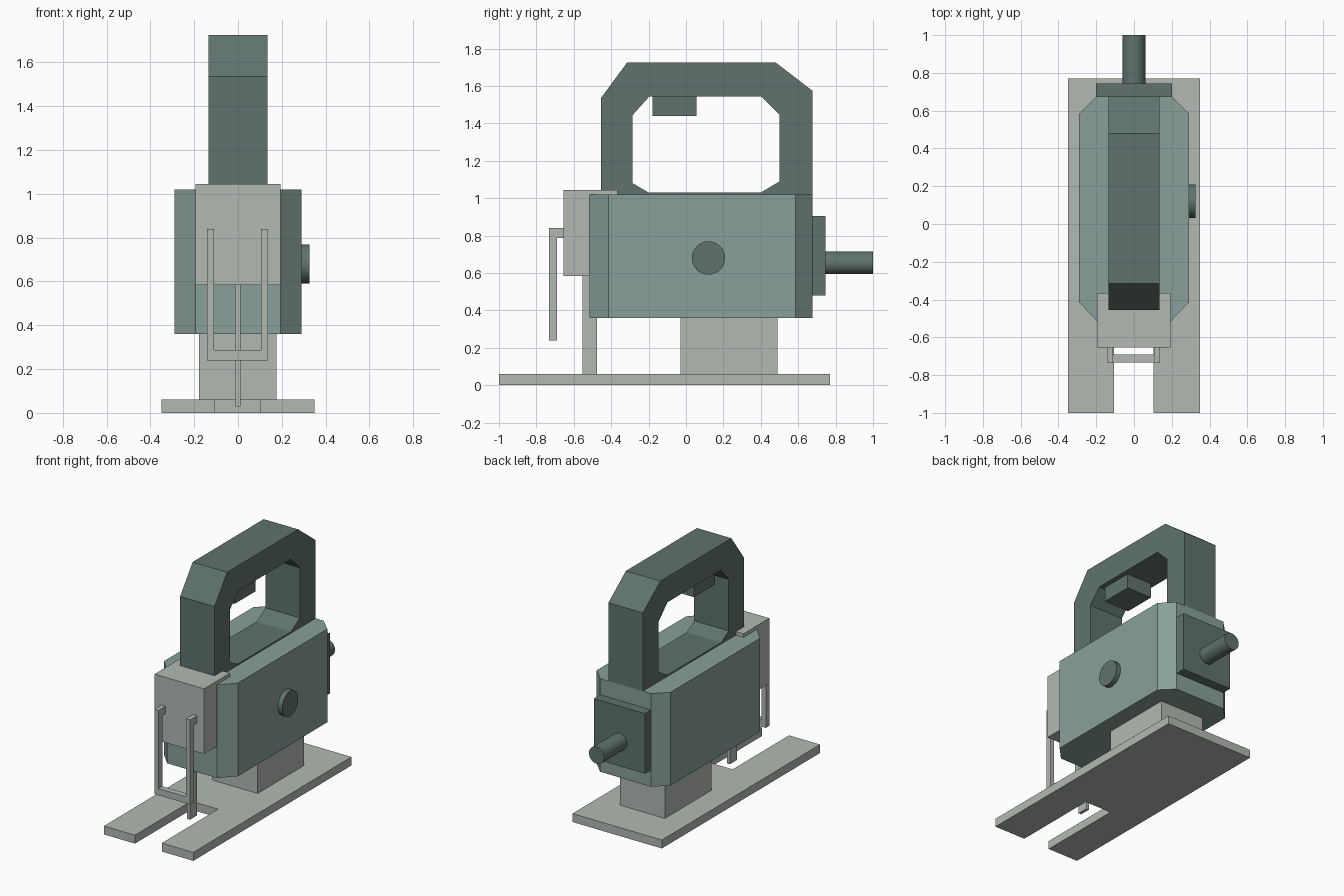
import bpy, bmesh, math
from mathutils import Vector

cube = bpy.data.objects.get("Cube")
if cube:
    bpy.data.objects.remove(cube, do_unlink=True)


def material(name, r, g, b):
    mat = bpy.data.materials.new(name)
    mat.use_nodes = True
    mat.diffuse_color = (r, g, b, 1)
    mat.node_tree.nodes["Principled BSDF"].inputs["Base Color"].default_value = (r, g, b, 1)
    return mat


TEAL = material("grey teal", 0.25, 0.35, 0.325)
DARK = material("dark teal", 0.115, 0.171, 0.156)
METAL = material("pale grey metal", 0.445, 0.485, 0.445)


def finish(bm, name, mat):
    bmesh.ops.recalc_face_normals(bm, faces=bm.faces)
    mesh = bpy.data.meshes.new(name)
    bm.to_mesh(mesh)
    bm.free()
    mesh.materials.append(mat)
    obj = bpy.data.objects.new(name, mesh)
    bpy.context.scene.collection.objects.link(obj)
    return obj


def prism(name, mat, axis, lo, hi, polygons):
    """Extrude 2D polygons from lo to hi along an axis."""
    bm = bmesh.new()
    for poly in polygons:
        verts = []
        for a, b in poly:
            co = [a, b]
            co.insert(axis, lo)
            verts.append(bm.verts.new(co))
        bm.faces.new(verts)
    bmesh.ops.remove_doubles(bm, verts=bm.verts, dist=0.0001)
    move = Vector((0, 0, 0))
    move[axis] = hi - lo
    result = bmesh.ops.extrude_face_region(bm, geom=bm.faces[:], use_keep_orig=True)
    moved = [v for v in result["geom"] if isinstance(v, bmesh.types.BMVert)]
    bmesh.ops.translate(bm, verts=moved, vec=move)
    return finish(bm, name, mat)


def box(name, mat, x, y, z):
    (x0, x1), (y0, y1) = x, y
    return prism(name, mat, 2, *z, [[(x0, y0), (x1, y0), (x1, y1), (x0, y1)]])


def cylinder(name, mat, radius, depth, centre, rotation):
    bpy.ops.mesh.primitive_cylinder_add(vertices=32, radius=radius, depth=depth,
                                        location=centre, rotation=rotation)
    obj = bpy.context.object
    obj.name = name
    obj.data.materials.append(mat)
    bpy.ops.object.shade_smooth_by_angle(angle=math.radians(30))


# Slotted sole plate and the pedestal above it
prism("sole_plate", METAL, 2, 0, 0.06, [[
    (-0.35, -1), (-0.107, -1), (-0.107, -0.37), (0.103, -0.37),
    (0.103, -1), (0.35, -1), (0.35, 0.77), (-0.35, 0.77)]])
box("pedestal", METAL, (-0.178, 0.175), (-0.03, 0.49), (0.06, 0.37))

# Motor body with chamfered upright corners
half = [(0.195, -0.515), (0.29, -0.415), (0.29, 0.585), (0.2, 0.675)]
prism("motor_body", TEAL, 2, 0.36, 1.02,
      [half + [(-x, y) for x, y in reversed(half)]])

# Loop handle, made as a ring of quads between two outlines
inner = [(-0.285, 1.08), (-0.2, 1.03), (0.4, 1.03), (0.5, 1.09),
         (0.5, 1.445), (0.4, 1.545), (-0.195, 1.545), (-0.285, 1.445)]
outer = [(-0.455, 1.08), (-0.455, 1.02), (0.675, 1.02), (0.675, 1.09),
         (0.675, 1.575), (0.48, 1.725), (-0.315, 1.725), (-0.455, 1.535)]
ring = []
for i in range(len(inner)):
    j = (i + 1) % len(inner)
    ring.append([inner[i], outer[i], outer[j], inner[j]])
prism("handle", DARK, 0, -0.135, 0.135, ring)
box("trigger", DARK, (-0.1, 0.1), (-0.18, 0.055), (1.44, 1.55))

# Front gear housing and saw blade
box("gear_housing", METAL, (-0.195, 0.193), (-0.655, -0.365), (0.583, 1.045))
box("saw_blade", METAL, (-0.011, 0.011), (-0.553, -0.475), (0.03, 0.6))

# Finger guard: a U-shaped wire with two arms back to the housing
prism("finger_guard", METAL, 1, -0.733, -0.69, [[
    (-0.142, 0.84), (-0.142, 0.24), (0.138, 0.24), (0.138, 0.84),
    (0.106, 0.84), (0.106, 0.287), (-0.11, 0.287), (-0.11, 0.84)]])
for side, x in (("right", (-0.142, -0.11)), ("left", (0.106, 0.138))):
    box("guard_arm_" + side, METAL, x, (-0.69, -0.65), (0.788, 0.84))

# Rear cap, power cable and side dial
box("rear_cap", DARK, (-0.2, 0.2), (0.67, 0.745), (0.48, 0.905))
cylinder("power_cable", DARK, 0.06, 0.26, (0, 0.87, 0.654), (math.pi / 2, 0, 0))
cylinder("side_dial", DARK, 0.089, 0.045, (0.303, 0.12, 0.68), (0, math.pi / 2, 0))
